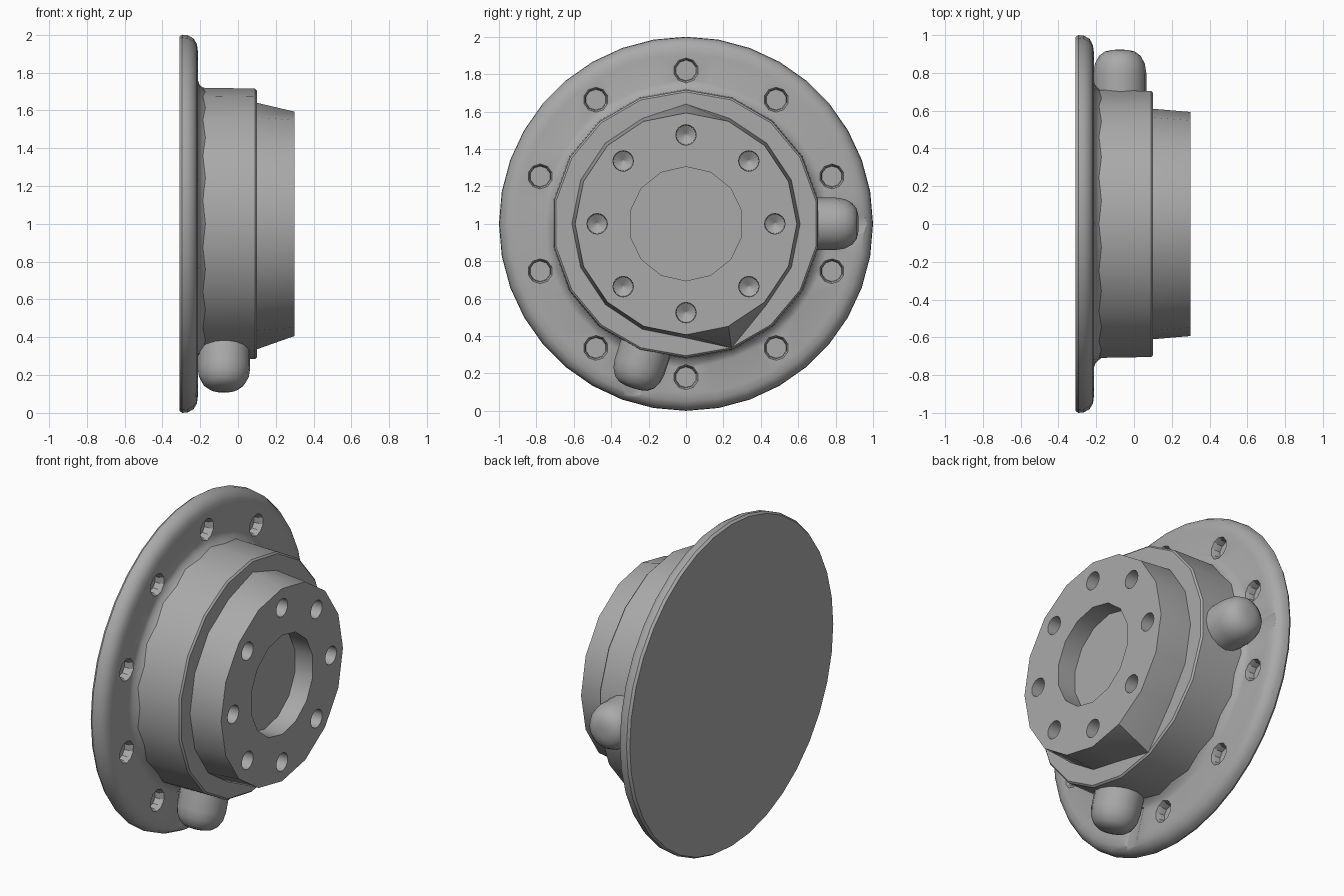
import bpy, bmesh, math
from mathutils import Matrix, Vector

cube = bpy.data.objects.get("Cube")
if cube:
    bpy.data.objects.remove(cube, do_unlink=True)

grey = bpy.data.materials.new("metal_grey")
grey.use_nodes = True
colour = (0.4, 0.4, 0.4, 1)
grey.diffuse_color = colour
grey.node_tree.nodes["Principled BSDF"].inputs["Base Color"].default_value = colour

CENTRE = Matrix.Translation((0, 0, 1))


def lathe(bm, profile, sides, matrix=CENTRE):
    """Closed solid turned about local x from (x, radius) points."""
    rings = []
    for x, r in profile:
        turns = [2 * math.pi * i / sides for i in range(sides)]
        rings.append([bm.verts.new(matrix @ Vector((x, r * math.sin(a), r * math.cos(a))))
                      for a in turns])
    for a, b in zip(rings, rings[1:]):
        for i in range(sides):
            j = (i + 1) % sides
            bm.faces.new((a[i], a[j], b[j], b[i]))
    bm.faces.new(rings[0])
    bm.faces.new(rings[-1])
    return rings


def finish(name, bm):
    bmesh.ops.recalc_face_normals(bm, faces=bm.faces)
    mesh = bpy.data.meshes.new(name)
    bm.to_mesh(mesh)
    bm.free()
    mesh.materials.append(grey)
    ob = bpy.data.objects.new(name, mesh)
    bpy.context.collection.objects.link(ob)
    return ob


def activate(ob):
    bpy.ops.object.select_all(action='DESELECT')
    ob.select_set(True)
    bpy.context.view_layer.objects.active = ob


def smooth(ob):
    activate(ob)
    bpy.ops.object.shade_smooth_by_angle(angle=math.radians(32))


def cut(ob, cutter):
    mod = ob.modifiers.new("cut", 'BOOLEAN')
    mod.operation = 'DIFFERENCE'
    mod.solver = 'EXACT'
    mod.object = cutter
    activate(ob)
    bpy.ops.object.modifier_apply(modifier=mod.name)
    bpy.data.objects.remove(cutter, do_unlink=True)


def around(angle, radius):
    return CENTRE @ Matrix.Translation((0, radius * math.sin(angle), radius * math.cos(angle)))


def radial(angle):
    """Frame whose local x points outward from the hub, at the studs' station."""
    out = Vector((0, math.sin(angle), math.cos(angle)))
    turn = Vector((1, 0, 0)).rotation_difference(out).to_matrix().to_4x4()
    return Matrix.Translation((-0.075, 0, 1)) @ turn


STUDS = [math.radians(90), math.radians(198)]

# Flange with rounded rim and a fillet up to the hub
bm = bmesh.new()
lathe(bm, [(-0.31, 0.99), (-0.295, 1.0), (-0.265, 0.997), (-0.235, 0.98), (-0.217, 0.95),
           (-0.212, 0.91), (-0.212, 0.76), (-0.203, 0.735), (-0.18, 0.715), (-0.15, 0.69)], 36)
flange = finish("flange", bm)

# Blind flange holes and shallow channels below the studs
bm = bmesh.new()
for i in range(10):
    lathe(bm, [(-0.265, 0.055), (-0.235, 0.058), (-0.19, 0.075)], 10,
          around(2 * math.pi * i / 10, 0.82))
for angle in STUDS:
    lathe(bm, [(0.74, 0.152), (1.1, 0.152)], 24, radial(angle))
cut(flange, finish("flange_cutter", bm))
smooth(flange)

# Hub drum
bm = bmesh.new()
lathe(bm, [(-0.2, 0.72), (0.09, 0.715), (0.1, 0.705)], 18)
smooth(finish("hub", bm))

# Stepped boss, its foot drawn out at the top and bottom
bm = bmesh.new()
rings = lathe(bm, [(0.05, 0.61), (0.1, 0.61), (0.3, 0.593)], 16)
for ring in rings[:2]:
    ring[0].co.z += 0.03
    ring[7].co += Vector((0, 0.01, -0.1))
boss = finish("boss", bm)

# Central bore and ring of drilled bolt holes
bm = bmesh.new()
lathe(bm, [(0.18, 0.305), (0.4, 0.305)], 14)
for i in range(8):
    lathe(bm, [(0.17, 0.005), (0.2, 0.052), (0.4, 0.058)], 16,
          around(2 * math.pi * i / 8, 0.475))
cut(boss, finish("boss_cutter", bm))
smooth(boss)

# Round-ended studs on the side of the hub
for name, angle in zip(("side_stud", "lower_stud"), STUDS):
    bm = bmesh.new()
    lathe(bm, [(0.6, 0.14), (0.8, 0.14), (0.85, 0.132), (0.89, 0.11), (0.913, 0.08),
               (0.922, 0.04), (0.923, 0.01)], 16, radial(angle))
    smooth(finish(name, bm))
